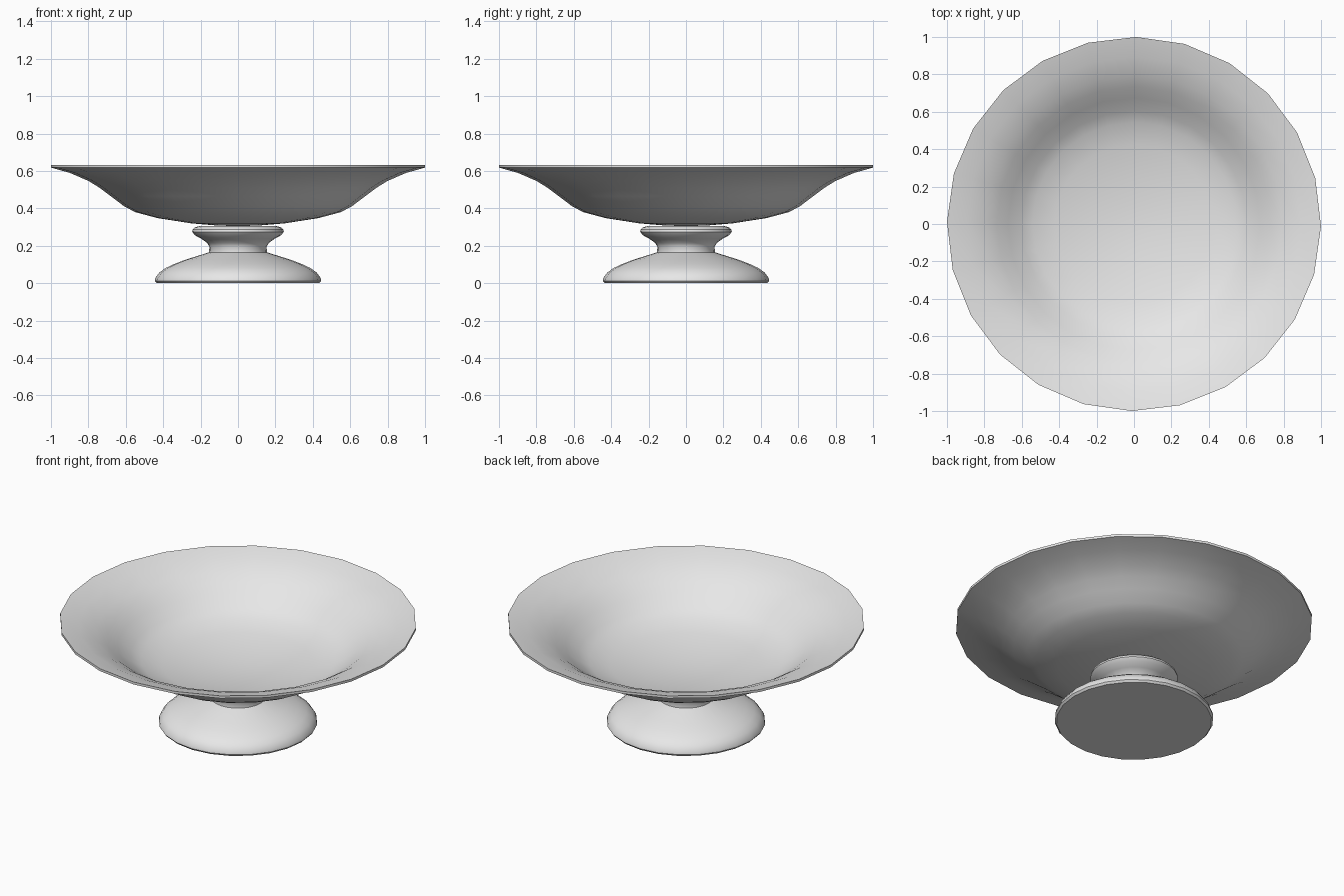
import bpy
import bmesh
import math

SIDES = 24
TURN = math.radians(-0.7)

cube = bpy.data.objects.get("Cube")
if cube:
    bpy.data.objects.remove(cube, do_unlink=True)

# Single pale ceramic colour
ceramic = bpy.data.materials.new("pale_grey_ceramic")
ceramic.use_nodes = True
colour = (0.8, 0.8, 0.8, 1.0)
ceramic.diffuse_color = colour
for node in ceramic.node_tree.nodes:
    if node.type == 'BSDF_PRINCIPLED':
        node.inputs["Base Color"].default_value = colour
        node.inputs["Roughness"].default_value = 0.5


def lathe(name, profile, sharp_angle):
    """Turn a radius/height profile that starts and ends on the axis."""
    bm = bmesh.new()
    rings = []
    for radius, height in profile:
        if radius == 0:
            rings.append([bm.verts.new((0, 0, height))] * SIDES)
        else:
            angles = [TURN + math.tau * i / SIDES for i in range(SIDES)]
            rings.append([bm.verts.new((radius * math.cos(a), radius * math.sin(a), height))
                          for a in angles])
    for low, high in zip(rings, rings[1:]):
        for i in range(SIDES):
            j = (i + 1) % SIDES
            corners = dict.fromkeys((low[i], low[j], high[j], high[i]))
            bm.faces.new(list(corners))
    bmesh.ops.recalc_face_normals(bm, faces=bm.faces[:])
    mesh = bpy.data.meshes.new(name)
    bm.to_mesh(mesh)
    bm.free()
    mesh.materials.append(ceramic)
    obj = bpy.data.objects.new(name, mesh)
    bpy.context.collection.objects.link(obj)
    bpy.ops.object.select_all(action='DESELECT')
    obj.select_set(True)
    bpy.context.view_layer.objects.active = obj
    bpy.ops.object.shade_smooth_by_angle(angle=math.radians(sharp_angle))
    return obj


# Wide shallow bowl: underside out to the rim, then back along the inside
under = [(0, 0.305), (0.12, 0.309), (0.25, 0.32), (0.43, 0.348), (0.55, 0.38),
         (0.61, 0.412), (0.68, 0.465), (0.74, 0.51), (0.80, 0.547), (0.90, 0.59)]
rim = [(1.0, 0.618), (1.0, 0.633)]
inside = [(max(r - 0.006, 0), z + 0.016) for r, z in reversed(under)]
lathe("bowl", under + rim + inside, 40)

# Turned foot: flared base, narrow neck and rounded collar under the bowl
foot = [(0, 0.003), (0.435, 0.003), (0.445, 0.012), (0.442, 0.028), (0.42, 0.058),
        (0.385, 0.082), (0.34, 0.103), (0.28, 0.126), (0.155, 0.165),
        (0.153, 0.195), (0.165, 0.215), (0.195, 0.237), (0.23, 0.256),
        (0.245, 0.275), (0.243, 0.287), (0.23, 0.298), (0.205, 0.306), (0, 0.306)]
foot = [(r, 0 if z == 0.003 else z) for r, z in foot]
lathe("pedestal_foot", foot, 40)
